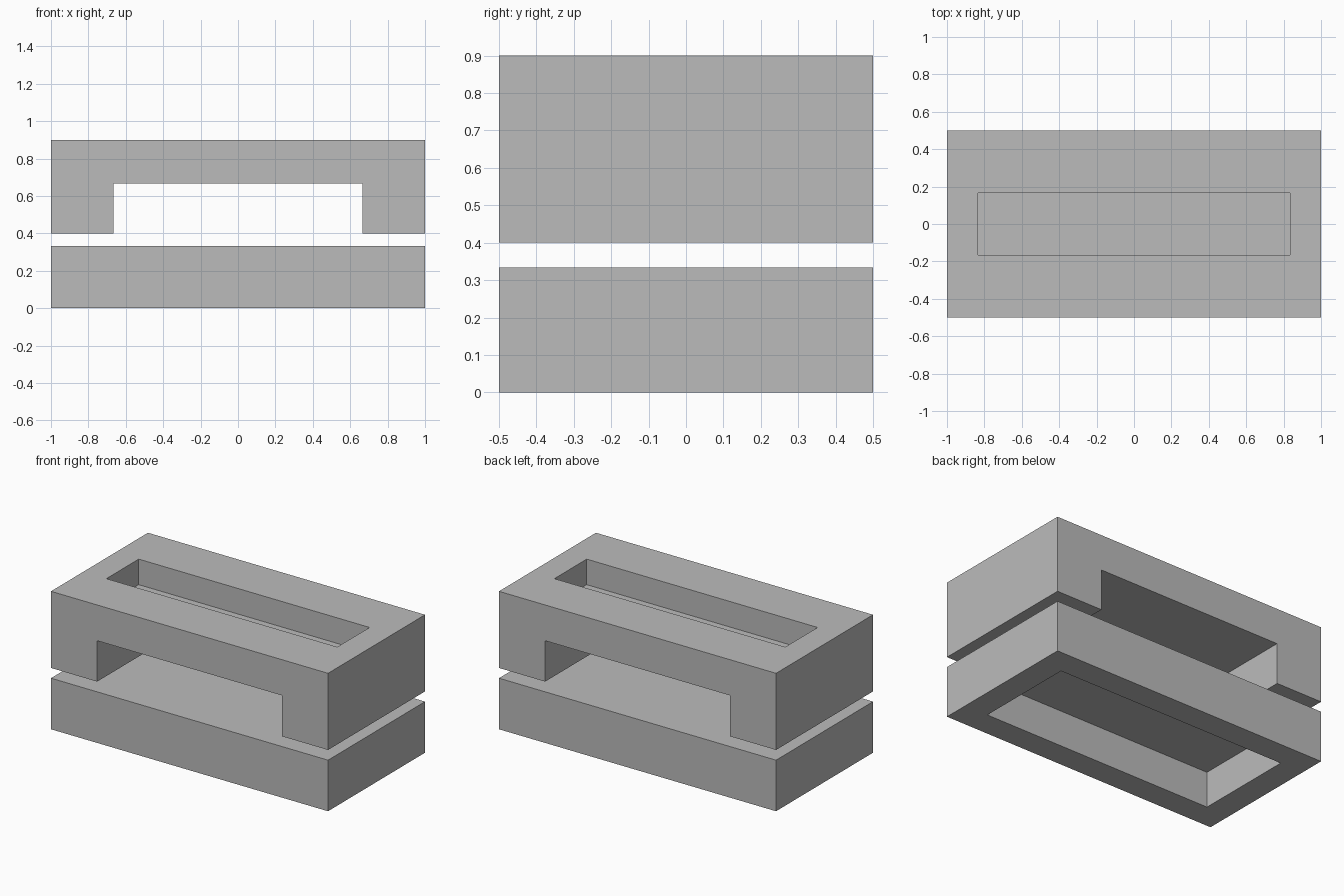
import bpy
import bmesh
from mathutils import Vector

LENGTH, DEPTH = 2.0, 1.0
SLOT_X = 5 / 6            # half length shared by both pockets

default = bpy.data.objects.get("Cube")
if default:
    bpy.data.objects.remove(default, do_unlink=True)

grey = bpy.data.materials.new("plain_grey")
grey.use_nodes = True
grey.diffuse_color = (0.5, 0.5, 0.5, 1)
grey.node_tree.nodes["Principled BSDF"].inputs["Base Color"].default_value = grey.diffuse_color


def extrude_profile(profile):
    """Sweep an (x, z) outline along the full depth."""
    bm = bmesh.new()
    front = bm.faces.new([bm.verts.new((x, -DEPTH / 2, z)) for x, z in profile])
    swept = bmesh.ops.extrude_face_region(bm, geom=[front], use_keep_orig=True)
    verts = [g for g in swept["geom"] if isinstance(g, bmesh.types.BMVert)]
    bmesh.ops.translate(bm, verts=verts, vec=(0, DEPTH, 0))
    bmesh.ops.recalc_face_normals(bm, faces=bm.faces)
    return bm


def sink_pocket(bm, up, half_y, depth):
    """Sink a centred rectangular pocket into the top or bottom face."""
    pick = max if up > 0 else min
    face = pick(bm.faces, key=lambda f: f.calc_center_median().z)
    bmesh.ops.inset_region(bm, faces=[face], thickness=LENGTH / 2 - SLOT_X)
    for v in face.verts:
        v.co.x = SLOT_X if v.co.x > 0 else -SLOT_X
        v.co.y = half_y if v.co.y > 0 else -half_y
    walls = bmesh.ops.extrude_discrete_faces(bm, faces=[face])["faces"]
    bmesh.ops.translate(bm, verts=walls[0].verts, vec=Vector((0, 0, -up * depth)))
    bmesh.ops.recalc_face_normals(bm, faces=bm.faces)


def finish(bm, name):
    mesh = bpy.data.meshes.new(name)
    bm.to_mesh(mesh)
    bm.free()
    mesh.materials.append(grey)
    bpy.context.collection.objects.link(bpy.data.objects.new(name, mesh))


# Lower block, hollowed from below
base = extrude_profile([(-1, 0), (1, 0), (1, 1 / 3), (-1, 1 / 3)])
sink_pocket(base, -1, 1 / 3, 0.233)
finish(base, "base_block")

# Upper bridge with two feet, slotted from above
half = [(1, 0.9), (1, 0.4), (2 / 3, 0.4), (2 / 3, 2 / 3)]
bridge = extrude_profile(half + [(-x, z) for x, z in reversed(half)])
sink_pocket(bridge, 1, 1 / 6, 1 / 6)
finish(bridge, "upper_bridge")
